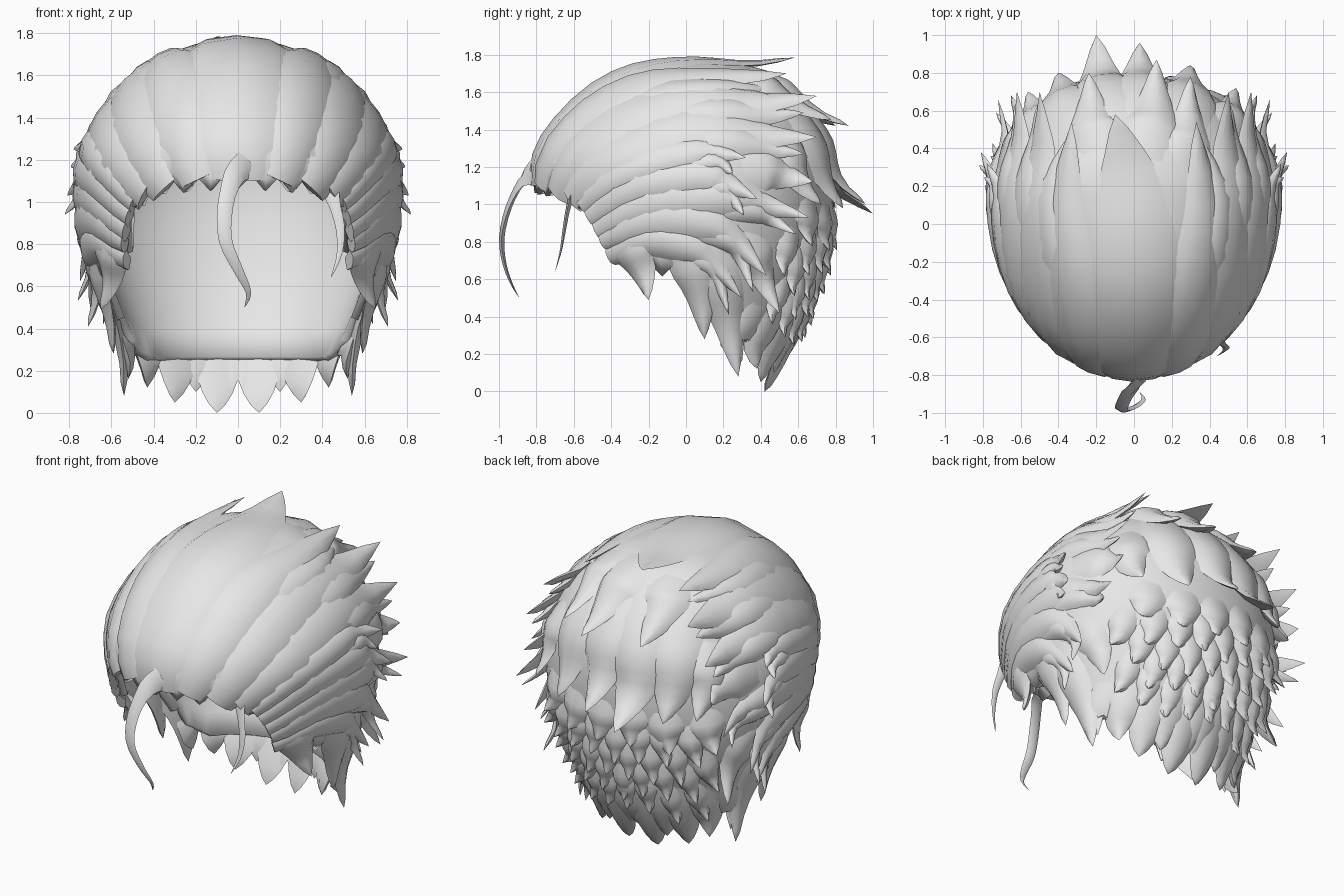
import bpy, bmesh, math, random
from mathutils import Vector as V
from mathutils.bvhtree import BVHTree

if "Cube" in bpy.data.objects:
    bpy.data.objects.remove(bpy.data.objects["Cube"])
random.seed(4)
mat = bpy.data.materials.new("pale_grey_hair")
mat.diffuse_color = (0.8, 0.8, 0.8, 1)
mat.use_nodes = True
mat.node_tree.nodes["Principled BSDF"].inputs["Base Color"].default_value = mat.diffuse_color

# scalp volume: height, half width, front y, back y
PROF = [(0.0, .42, -.3, .43), (.2, .5, -.4, .53), (.4, .58, -.5, .63), (.6, .66, -.65, .71),
        (.8, .73, -.75, .76), (1.0, .755, -.80, .79), (1.2, .75, -.83, .78), (1.35, .68, -.77, .74),
        (1.5, .58, -.65, .66), (1.63, .45, -.5, .54), (1.71, .32, -.34, .42), (1.755, .18, -.18, .3),
        (1.765, .04, 0.0, .15)]
# hairline: angle from the front, lowest height
LINE = [(0, 1.09), (36, 1.06), (46, .93), (51, .74), (62, .66), (78, .63), (87, .5), (100, .33), (120, .24), (180, .24)]
YC = .15


def interp(tab, x):
    x = min(max(x, tab[0][0]), tab[-1][0])
    for a, b in zip(tab, tab[1:]):
        if x <= b[0]:
            t = (x - a[0]) / (b[0] - a[0])
            return [p + (q - p) * t for p, q in zip(a, b)][1:]


def shell(deg, z):
    w, yf, yb = interp(PROF, z)
    yc = min(YC, (yf + yb) / 2 + .15)
    a = math.radians(deg)
    c = math.cos(a)
    return V((w * math.sin(a), yc - c * ((yc - yf) if c > 0 else (yb - yc)), z))


def finish(name, bm):
    bmesh.ops.recalc_face_normals(bm, faces=bm.faces[:])
    me = bpy.data.meshes.new(name)
    bm.to_mesh(me)
    bm.free()
    me.materials.append(mat)
    ob = bpy.data.objects.new(name, me)
    bpy.context.collection.objects.link(ob)
    bpy.context.view_layer.objects.active = ob
    ob.select_set(True)
    bpy.ops.object.shade_smooth_by_angle(angle=math.radians(50))
    ob.select_set(False)
    return ob


def shell_mesh(low, cols=72, rows=18):
    bm = bmesh.new()
    grid = []
    for i in range(cols):
        d = i * 360 / cols
        d2 = d if d <= 180 else d - 360
        zl = low(abs(d2), i)
        grid.append([bm.verts.new(shell(d2, 1.765 + (zl - 1.765) * (j / rows) ** 1.5)) for j in range(rows + 1)])
    for i in range(cols):
        a, b = grid[i], grid[(i + 1) % cols]
        for j in range(rows):
            bm.faces.new((a[j], a[j + 1], b[j + 1], b[j]))
    bm.faces.new([g[0] for g in grid])
    bmesh.ops.recalc_face_normals(bm, faces=bm.faces[:])
    return bm


# full volume used only for projecting locks
full = shell_mesh(lambda d, i: 0.0)
BVH = BVHTree.FromBMesh(full)
full.free()


# scalp shell, hairline jagged at the front and sides only
def hairline(d, i):
    return interp(LINE, d)[0] + ((.04 if i % 2 else -.03) if d < 100 else 0)


scalp = finish("scalp_shell", shell_mesh(hairline))
sol = scalp.modifiers.new("thickness", 'SOLIDIFY')
sol.thickness, sol.offset = .06, -1


def proj(p, h=0.0):
    co, n, _, _ = BVH.find_nearest(p)
    return co + n * h, n


def S(y, z):  # point on the right side
    w, yf, yb = interp(PROF, z)
    d = (YC - yf) if y < YC else (yb - YC)
    return V((w * math.sqrt(max(0, 1 - ((y - YC) / d) ** 2)), y, z))


def B(x, z):  # point on the back
    w, yf, yb = interp(PROF, z)
    return V((x, YC + (yb - YC) * math.sqrt(max(.02, 1 - (x / w) ** 2)), z))


def spline(pts, t):
    f = t * (len(pts) - 1)
    i = min(int(f), len(pts) - 2)
    f -= i
    p0, p1, p2, p3 = (pts[min(max(k, 0), len(pts) - 1)] for k in (i - 1, i, i + 1, i + 2))
    return .5 * (2 * p1 + (p2 - p0) * f + (2 * p0 - 5 * p1 + 4 * p2 - p3) * f * f + (3 * p1 - p0 - 3 * p2 + p3) * f ** 3)


def bridge(bm, rings, tip):
    n = len(rings[0])
    for a, b in zip(rings, rings[1:]):
        for k in range(n):
            bm.faces.new((a[k], a[(k + 1) % n], b[(k + 1) % n], b[k]))
    bm.faces.new(rings[0])
    t = bm.verts.new(tip)
    for k in range(n):
        bm.faces.new((rings[-1][k], rings[-1][(k + 1) % n], t))


# one lock: hugs the scalp, then leaves it towards a free tip; a buried root starts under the scalp
def lock(bm, pts, tip, w, h=.045, flip=1, segs=12, buried=False):
    pts = [proj(p)[0] for p in pts] + [V(tip)]
    pts = [V((p.x * flip, p.y, p.z)) for p in pts]
    rings = []
    for s in range(segs):
        t = s / segs
        p = spline(pts, t)
        tan = (spline(pts, t + .03) - p).normalized()
        q, n = proj(p)
        side = tan.cross(n).normalized()
        k = max(0, (t - .55) / .45)
        k = k * k * (3 - 2 * k)
        ww = w * min(1, .5 + 1.6 * t) * (1 if t < .5 else (1 - ((t - .5) / .5) ** 1.3))
        hh = (-.02 + (h + .02) * min(1, t / .45)) if buried else h * min(1, .5 + t)
        ring = []
        for u, e in ((-1, -.012), (-.55, .75 * hh), (0, hh), (.55, .75 * hh), (1, -.012), (0, -.035)):
            r = p + side * ww * u
            ring.append(bm.verts.new(proj(r, e)[0].lerp(r + n * e * (1 - .6 * t), k)))
        rings.append(ring)
    bridge(bm, rings, pts[-1])


# crown lock
bm = bmesh.new()
lock(bm, [V((0, -.83, 1.1)), V((0, -.76, 1.38)), V((0, -.45, 1.66)), V((0, -.1, 1.77)), V((-.03, .25, 1.76))],
     (-.1, .58, 1.785), .34, .03, segs=16)
finish("crown_lock", bm)

# swept side locks: (y, z) path, tip, half width
SIDE = [
    ([(-.78, 1.1), (-.62, 1.42), (-.3, 1.62), (.1, 1.68)], (.33, .54, 1.7), .2),
    ([(-.7, 1.06), (-.5, 1.35), (-.1, 1.54), (.3, 1.55)], (.5, .7, 1.58), .2),
    ([(-.62, 1.03), (-.4, 1.24), (0, 1.4), (.35, 1.38)], (.62, .7, 1.36), .18),
    ([(-.56, .99), (-.35, 1.16), (0, 1.27), (.15, 1.28)], (.78, .32, 1.25), .11),
    ([(-.52, .93), (-.25, 1.1), (.1, 1.15), (.2, 1.12)], (.81, .38, 1.03), .12),
    ([(-.48, .86), (-.2, 1.0), (.2, 1.03), (.4, 1.0)], (.72, .66, .93), .12),
    ([(-.45, .8), (-.2, .91), (.1, .9), (.25, .82)], (.75, .43, .62), .12),
    ([(-.41, .72), (-.2, .8), (0, .77), (.12, .7)], (.7, .3, .5), .11),
    ([(-.36, .88), (-.3, .78), (-.25, .68)], (.65, -.2, .49), .14),
    ([(-.1, .84), (.02, .7), (.07, .55)], (.59, .1, .28), .13),
    ([(.0, .85), (.15, .65), (.22, .42)], (.54, .28, .08), .14),
    ([(.2, 1.2), (.4, 1.2), (.5, 1.17)], (.65, .68, 1.12), .14),
    ([(.2, .85), (.35, .75), (.4, .65)], (.64, .5, .42), .12),
]
bm = bmesh.new()
for n, (path, tip, w) in enumerate(SIDE):
    for f in (1, -1):
        lock(bm, [S(y, z) for y, z in path], tip, w, .035, f, buried=n > 7)
        # split end under the longer locks
        if n < 8:
            low = [S(y + .03, z - .06) for y, z in path[1:]]
            lock(bm, low, (tip[0] + .01, tip[1] - .07, tip[2] - .09), w * .6, .035, f, buried=True)
finish("side_locks", bm)

# big wide locks on the back of the head
bm = bmesh.new()
for x0, z0, tip, w in [(-.12, 1.68, (-.2, 1.0, .95), .2), (.06, 1.68, (.03, .96, 1.0), .18),
                       (.06, 1.76, (.12, .87, 1.42), .17), (-.2, 1.72, (-.24, .8, 1.42), .16),
                       (.3, 1.65, (.3, .84, .98), .18), (-.36, 1.62, (-.4, .8, .98), .18),
                       (.28, 1.72, (.3, .78, 1.45), .15), (-.52, 1.45, (-.56, .7, 1.0), .14),
                       (.5, 1.45, (.54, .72, 1.0), .14)]:
    pts = [B(x0 + (tip[0] - x0) * k, z0 + (tip[2] + .1 - z0) * k) for k in (0, .4, .8)]
    lock(bm, pts, tip, w, .045, buried=True)
finish("back_locks", bm)

# rows of short pointed tufts down the back
bm = bmesh.new()
for r, (z, count, half) in enumerate([(.8, 6, .6), (.66, 8, .58), (.52, 8, .54), (.4, 8, .5), (.28, 7, .45)]):
    for i in range(count):
        x = half * (2 * (i + .25 + .5 * (r % 2)) / count - 1)
        zz = z + random.uniform(-.035, .035)
        tip = B(x * 1.02, zz) + V((x * .12, .055, -.02))
        lock(bm, [B(x * .95, zz + .28), B(x, zz + .17), B(x, zz + .08)], tip, .85 * half / count * 1.5, .04,
             segs=8, buried=True)
finish("back_tufts", bm)

# pointed nape
bm = bmesh.new()
for x, y, z in [(.1, .42, 0), (.3, .4, .05), (.2, .47, .1), (.03, .47, .12), (.43, .38, .12), (.52, .3, .16)]:
    for f in (1, -1):
        lock(bm, [B(x, .55), B(x, .38), B(x, z + .13)], (x, y, z), .12, .03, f, 8, True)
finish("nape_locks", bm)


# loose front strands
def strand(name, path, w):
    pts = [V(p) for p in path]
    bm = bmesh.new()
    rings = []
    for s in range(18):
        t = s / 18
        p = spline(pts, t)
        tan = (spline(pts, t + .02) - p).normalized()
        side = tan.cross(V((0, 1, .2))).normalized()
        out = side.cross(tan)
        ww = w * (1 - t ** 2) * (1 + max(0, .25 - t) * 3)
        rings.append([bm.verts.new(p + side * ww * a + out * ww * b)
                      for a, b in ((-1, 0), (0, .45), (1, 0), (0, -.45))])
    bridge(bm, rings, pts[-1])
    finish(name, bm)


strand("centre_strand", [(.04, -.81, 1.18), (-.02, -.88, 1.12), (-.06, -.95, .98), (-.06, -.985, .82),
                         (.0, -.97, .68), (.05, -.93, .57), (.03, -.89, .5)], .042)
strand("side_strand", [(.43, -.6, 1.08), (.46, -.63, .98), (.485, -.65, .87), (.48, -.67, .75), (.44, -.7, .64)], .028)
